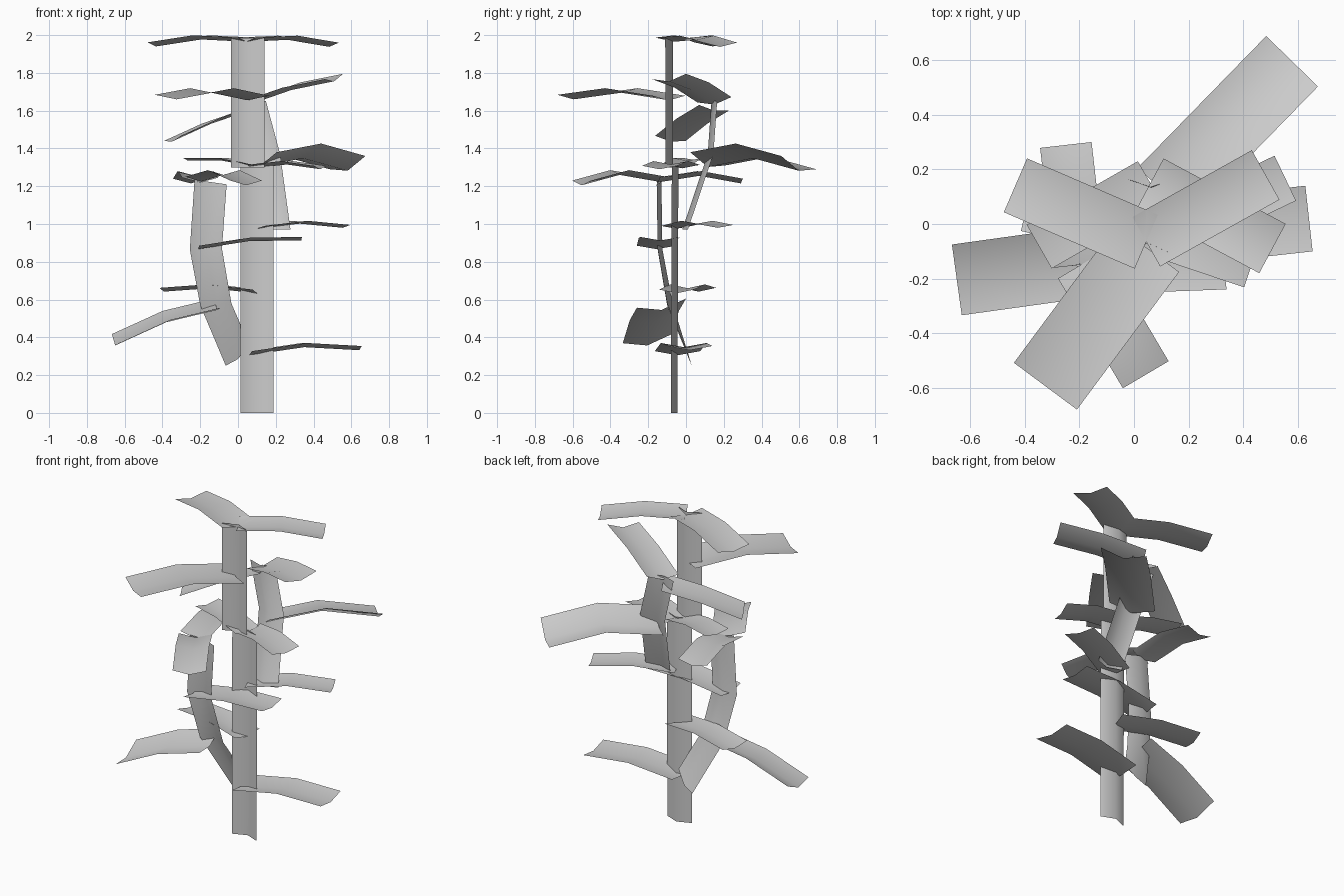
import bpy
from mathutils import Vector

cube = bpy.data.objects.get("Cube")
if cube:
    bpy.data.objects.remove(cube)

GREY = (0.6, 0.6, 0.6, 1.0)
mat = bpy.data.materials.new("plain grey")
mat.use_nodes = True
mat.diffuse_color = GREY
mat.node_tree.nodes["Principled BSDF"].inputs["Base Color"].default_value = GREY


def strip(name, rings):
    """Folded ribbon: every ring is (edge, fold line, edge)."""
    verts = [tuple(p) for ring in rings for p in ring]
    faces = []
    for i in range(len(rings) - 1):
        for j in range(2):
            a = i * 3 + j
            faces.append((a, a + 1, a + 4, a + 3))
    mesh = bpy.data.meshes.new(name)
    mesh.from_pydata(verts, [], faces)
    mesh.shade_smooth()
    mesh.materials.append(mat)
    obj = bpy.data.objects.new(name, mesh)
    bpy.context.collection.objects.link(obj)


def leaf(name, base, tip, heights, width, fold=0.022, roll=0.0):
    """Arched leaf; fold lifts both edges, roll lifts the right-hand edge."""
    b, t = Vector(base), Vector(tip)
    d = (t - b).normalized()
    right = Vector((d.y, -d.x)) * width / 2
    rings = []
    for k, z in enumerate(heights):
        c = b.lerp(t, k / 2)
        rings.append([(*(c - right), z + fold - roll), (*c, z),
                      (*(c + right), z + fold + roll)])
    strip(name, rings)


def stem(name, centres, half=0.088, fold=-0.035):
    """Upright ribbon with edges moved by fold along y."""
    rings = []
    for x, y, z in centres:
        rings.append([(x - half, y + fold, z), (x, y, z), (x + half, y + fold, z)])
    strip(name, rings)


# Stems
stem("lower_stem", [(0.1, -0.045, 0), (0.1, -0.043, 0.65), (0.1, -0.04, 1.31)])
stem("upper_stem", [(0.052, -0.068, 1.30), (0.052, -0.07, 1.985)], fold=-0.04)
stem("back_branch", [(0.19, -0.02, 0.97), (0.135, 0.115, 1.37), (0.06, 0.135, 1.65)],
     fold=0.03)

# Side branch, leaning and turned at its foot
strip("side_branch", [
    [(-0.065, 0.03, 0.25), (0.0, 0.02, 0.285), (0.06, -0.01, 0.36)],
    [(-0.2, -0.1, 0.57), (-0.118, -0.07, 0.575), (-0.035, -0.1, 0.58)],
    [(-0.255, -0.15, 0.865), (-0.17, -0.125, 0.867), (-0.085, -0.15, 0.87)],
    [(-0.23, -0.155, 1.235), (-0.145, -0.13, 1.222), (-0.06, -0.155, 1.21)],
])

# Leaves: name, base xy, tip xy, heights at base / middle / tip, width, fold, roll
TOP = (0.045, -0.065)      # end of upper stem
BACK = (0.06, 0.15)        # end of back branch
SIDE = (-0.2, -0.15)       # end of side branch
LOW = (0.1, -0.05)         # lower stem
LEAVES = [
    ("top_leaf_right", TOP, (-0.435, 0.142), (1.965, 1.977, 1.94), 0.215, 0.022, 0),
    ("top_leaf_left", TOP, (0.483, 0.18), (1.965, 1.975, 1.938), 0.208, 0.022, 0),
    ("upper_front_leaf", (0.05, -0.09), (-0.325, -0.595), (1.655, 1.695, 1.66), 0.288, 0.024, 0),
    ("back_branch_leaf_right", BACK, (-0.348, -0.083), (1.6, 1.53, 1.437), 0.185, 0.016, -0.014),
    ("back_branch_leaf_left", BACK, (0.508, -0.09), (1.632, 1.71, 1.755), 0.205, 0.026, -0.014),
    ("big_back_leaf", (0.11, 0.115), (0.58, 0.597), (1.302, 1.348, 1.282), 0.265, 0.043, 0.035),
    ("middle_leaf_right", LOW, (-0.265, 0.065), (1.3, 1.335, 1.335), 0.17, 0.015, 0),
    ("middle_leaf_left", (0.08, -0.02), (0.435, -0.14), (1.295, 1.315, 1.29), 0.195, 0.018, 0),
    ("side_branch_back_leaf", SIDE, (-0.25, 0.29), (1.22, 1.255, 1.215), 0.19, 0.025, 0),
    ("side_branch_front_leaf", (-0.195, -0.15), (0.043, -0.553), (1.225, 1.26, 1.205), 0.195, 0.025, 0),
    ("stem_leaf_left", LOW, (0.555, 0.168), (0.975, 1.002, 0.98), 0.183, 0.015, 0),
    ("side_branch_middle_leaf", (-0.21, -0.155), (0.335, -0.135), (0.867, 0.91, 0.913), 0.21, 0.018, 0),
    ("stem_leaf_right", LOW, (-0.393, 0.067), (0.633, 0.66, 0.642), 0.19, 0.02, 0),
    ("low_leaf_left", (0.06, -0.045), (0.642, 0.02), (0.305, 0.348, 0.332), 0.242, 0.022, 0),
    ("low_leaf_right", (-0.11, -0.13), (-0.65, -0.205), (0.545, 0.48, 0.357), 0.262, 0.036, 0.024),
]
for args in LEAVES:
    leaf(*args)
